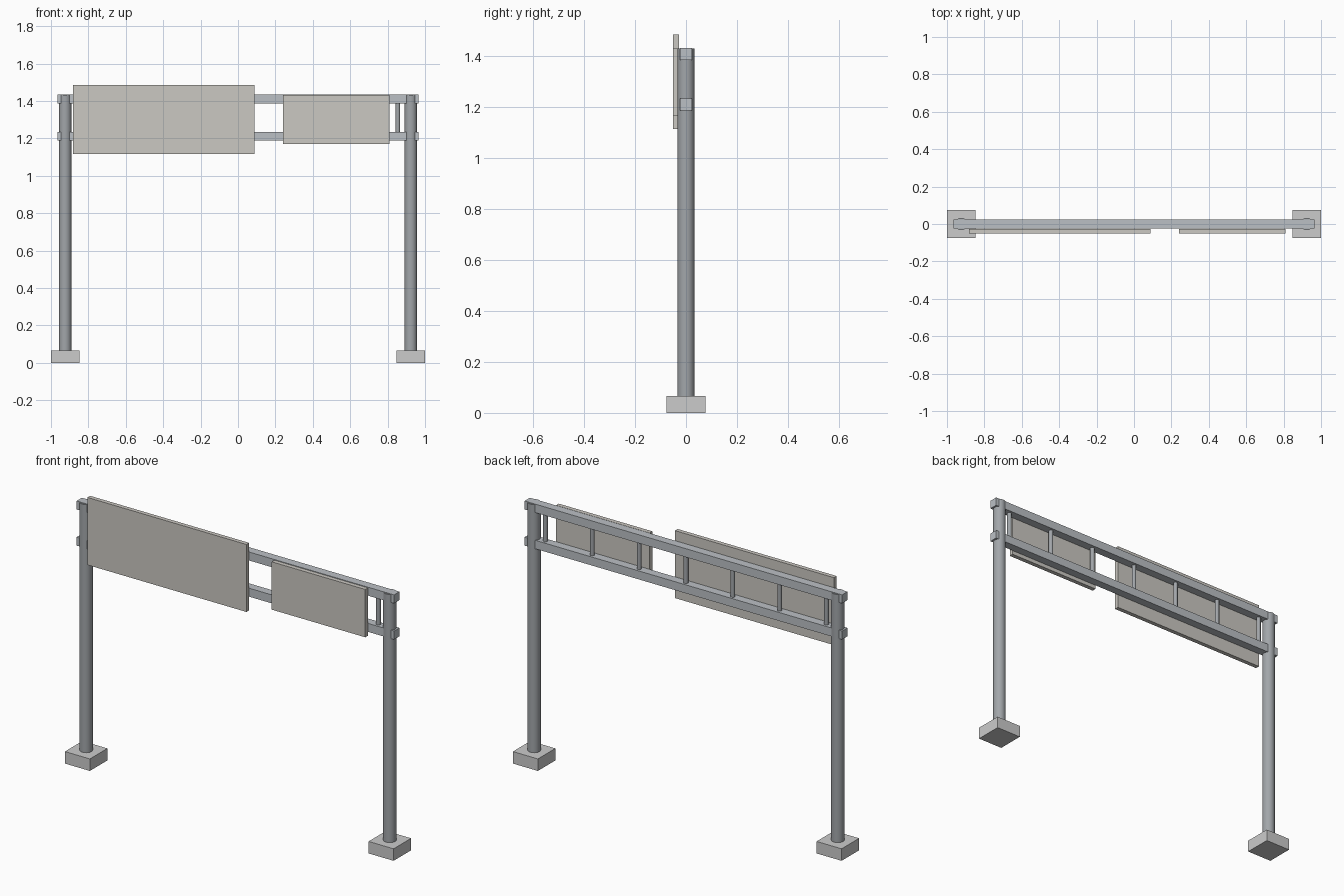
import bpy

if "Cube" in bpy.data.objects:
    bpy.data.objects.remove(bpy.data.objects["Cube"])


def material(name, rgb):
    m = bpy.data.materials.new(name)
    m.diffuse_color = (*rgb, 1)
    m.use_nodes = True
    m.node_tree.nodes["Principled BSDF"].inputs["Base Color"].default_value = m.diffuse_color
    return m


steel = material("steel", (0.50, 0.53, 0.56))
dark_steel = material("dark_steel", (0.36, 0.38, 0.40))
panel = material("panel", (0.60, 0.58, 0.54))


def box(name, x, y, z, mat=None):
    """Box from (min, max) ranges on each axis."""
    bpy.ops.mesh.primitive_cube_add(size=1, location=[sum(r) / 2 for r in (x, y, z)])
    o = bpy.context.object
    o.name = name
    o.scale = [r[1] - r[0] for r in (x, y, z)]
    bpy.ops.object.transform_apply(location=False, rotation=False, scale=True)
    if mat:
        o.data.materials.append(mat)
    return o


def tube(name, x, radius, z, sides, mat):
    """Upright round member between two heights."""
    bpy.ops.mesh.primitive_cylinder_add(vertices=sides, radius=radius, depth=z[1] - z[0],
                                        location=(x, 0, sum(z) / 2))
    o = bpy.context.object
    o.name = name
    o.data.materials.append(mat)
    bpy.ops.object.shade_smooth_by_angle(angle=0.6)
    return o


# Footings and posts
POST_X = 0.924
for side, s in (("left", -1), ("right", 1)):
    cx = s * POST_X
    box(f"{side}_footing", (cx - 0.076, cx + 0.076), (-0.076, 0.076), (0, 0.066))
    tube(f"{side}_post", cx, 0.033, (0.06, 1.431), 20, dark_steel)

# Two horizontal square beams running through the posts
HALF = 0.0233
UPPER, LOWER = 1.410, 1.211
for name, z in (("upper_beam", UPPER), ("lower_beam", LOWER)):
    box(name, (-0.966, 0.966), (-HALF, HALF), (z - HALF, z + HALF), steel)

# Vertical struts between the beams
for i in range(7):
    tube(f"strut_{i + 1}", (i - 3) * 0.285, 0.012, (LOWER, UPPER), 12, dark_steel)

# Sign panels on the front of the beams
SIGN_Y = (-0.051, -0.0275)
box("large_sign", (-0.881, 0.087), SIGN_Y, (1.115, 1.486), panel)
box("small_sign", (0.241, 0.810), SIGN_Y, (1.169, 1.432), panel)
